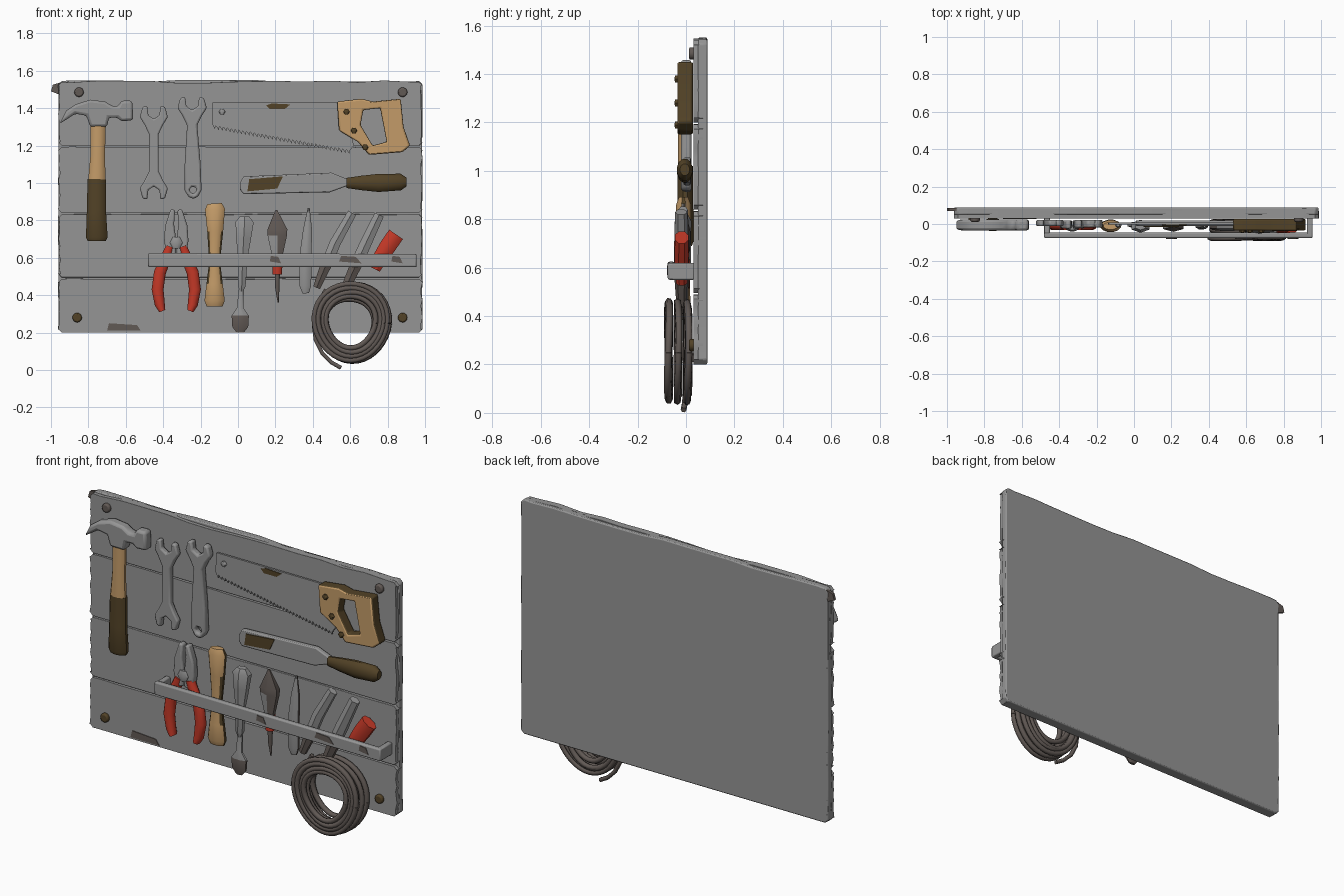
import bpy, bmesh, math, random
from mathutils import Vector

random.seed(4)
if "Cube" in bpy.data.objects:
    bpy.data.objects.remove(bpy.data.objects["Cube"])


def material(name, rgb):
    m = bpy.data.materials.new(name)
    m.use_nodes = True
    m.diffuse_color = (*rgb, 1)
    m.node_tree.nodes["Principled BSDF"].inputs["Base Color"].default_value = (*rgb, 1)
    return m


grey = material("weathered grey", (.3, .3, .3))
tan = material("tan wood", (.55, .33, .14))
brown = material("dark brown", (.085, .055, .02))
red = material("red grip", (.55, .04, .02))
rust = material("dull rust", (.12, .1, .09))


def finish(name, bm, mats, bevel=0, rule=None):
    """Turn a bmesh into a shaded object; rule picks a material slot per face."""
    bmesh.ops.recalc_face_normals(bm, faces=bm.faces)
    if rule:
        for f in bm.faces:
            f.material_index = int(rule(f))
    mesh = bpy.data.meshes.new(name)
    bm.to_mesh(mesh)
    bm.free()
    for m in mats:
        mesh.materials.append(m)
    ob = bpy.data.objects.new(name, mesh)
    bpy.context.collection.objects.link(ob)
    bpy.ops.object.select_all(action="DESELECT")
    ob.select_set(True)
    bpy.context.view_layer.objects.active = ob
    bpy.ops.object.shade_smooth_by_angle(angle=math.radians(35))
    if bevel:
        mod = ob.modifiers.new("soft edge", "BEVEL")
        mod.width, mod.segments, mod.limit_method = bevel, 2, "ANGLE"
    return ob


def plate(name, outline, y0, y1, *mats, hole=None, bevel=0, rule=None):
    """Extrude an x-z outline from y0 (front) to y1 (back)."""
    bm = bmesh.new()
    edges = []
    for loop in filter(None, (outline, hole)):
        vs = [bm.verts.new((x, y0, z)) for x, z in loop]
        if not hole:
            bm.faces.new(vs)
        else:
            edges += [bm.edges.new((v, vs[i - 1])) for i, v in enumerate(vs)]
    if hole:
        bmesh.ops.triangle_fill(bm, edges=edges, use_beauty=True)
    new = bmesh.ops.extrude_face_region(bm, geom=bm.faces[:])["geom"]
    for v in new:
        if isinstance(v, bmesh.types.BMVert):
            v.co.y = y1
    return finish(name, bm, mats, bevel, rule)


def rod(name, sections, y, *mats, sides=12, rule=None):
    """Loft elliptical rings (x, z, half width, half depth) along a path."""
    bm = bmesh.new()
    rings = []
    for i, (x, z, w, d) in enumerate(sections):
        a, b = sections[max(i - 1, 0)], sections[min(i + 1, len(sections) - 1)]
        t = Vector((b[0] - a[0], b[1] - a[1])).normalized()
        ring = []
        for k in range(sides):
            ang = math.tau * (k + .5) / sides
            c, s = w * math.cos(ang), d * math.sin(ang)
            ring.append(bm.verts.new((x - t.y * c, y + s, z + t.x * c)))
        rings.append(ring)
    for r, q in zip(rings, rings[1:]):
        for k in range(sides):
            bm.faces.new((r[k - 1], r[k], q[k], q[k - 1]))
    bm.faces.new(rings[0])
    bm.faces.new(rings[-1])
    return finish(name, bm, mats, rule=rule)


def tube(name, points, radius, mat):
    """Sweep a round cord through 3D points."""
    cu = bpy.data.curves.new(name, "CURVE")
    cu.dimensions, cu.bevel_depth, cu.bevel_resolution = "3D", radius, 1
    cu.use_fill_caps = True
    sp = cu.splines.new("POLY")
    sp.points.add(len(points) - 1)
    for p, co in zip(sp.points, points):
        p.co = (*co, 1)
    sp.use_smooth = True
    cu.materials.append(mat)
    ob = bpy.data.objects.new(name, cu)
    bpy.context.collection.objects.link(ob)


def ragged(z0, z1, rough, wave=0):
    """Board outline with worn ends and an optional wavy top."""
    L, R, n = -.962, .988, 9
    j = lambda s: random.uniform(-s, s)
    zs = [z0 + (z1 - z0) * (i + .5) / n for i in range(n)]
    xs = [L + (R - L) * (i + .5) / 14 for i in range(14)]
    c = .02
    pts = [(L + c, z0), (R - c, z0), (R, z0 + c)]
    pts += [(R - abs(j(rough)), z) for z in zs]
    pts += [(R, z1 - c), (R - c, z1)]
    pts += [(x, z1 + j(wave)) for x in reversed(xs)]
    pts += [(L + c, z1), (L, z1 - c)]
    pts += [(L + abs(j(rough)), z) for z in reversed(zs)]
    return pts + [(L, z0 + c)]


# Backboard: one slab faced with four planks
plate("board_back", ragged(.2, 1.545, .004, .007), .05, .088, grey, bevel=.006)
seams = (.2, .495, .84, 1.2, 1.548)
for i, (a, b) in enumerate(zip(seams, seams[1:])):
    plate(f"plank_{i + 1}", ragged(a, b - .008, .012, .008 if i == 3 else .002),
          .03, .07, grey, bevel=.006)
plate("corner_splinter", [(-1, 1.49), (-.99, 1.525), (-.94, 1.54), (-.95, 1.47)], .07, .086, rust)
for i, (x, z) in enumerate([(-.85, 1.485), (.88, 1.485), (-.86, .28), (.88, .28)]):
    nut = [(x + .027 * math.cos(k * math.tau / 8), z + .027 * math.sin(k * math.tau / 8)) for k in range(8)]
    plate(f"corner_bolt_{i + 1}", nut, .012, .04, brown if i > 1 else rust, bevel=.008)
plate("board_stain", [(-.7, .21), (-.69, .25), (-.54, .24), (-.52, .21)], .026, .034, rust)

# Hammer
plate("hammer_head", [(-.955, 1.315), (-.92, 1.385), (-.87, 1.42), (-.79, 1.445), (-.71, 1.435),
      (-.67, 1.41), (-.64, 1.41), (-.625, 1.44), (-.565, 1.44), (-.56, 1.335), (-.625, 1.33),
      (-.645, 1.35), (-.69, 1.35), (-.70, 1.30), (-.79, 1.30), (-.81, 1.36), (-.87, 1.37)],
      -.035, .025, grey, bevel=.014)
rod("hammer_shaft", [(-.747, 1.32, .042, .026), (-.75, 1.15, .04, .028), (-.755, 1.0, .049, .03)], -.005, tan)
rod("hammer_grip", [(-.755, 1.02, .051, .032), (-.757, .85, .053, .034),
    (-.755, .71, .06, .036), (-.755, .69, .05, .028)], -.003, brown)

# Wrenches
half = [(.026, .1), (.05, .15), (.075, .19), (.06, .245), (.035, .25), (.03, .2), (0, .18)]
jaw = half + [(-x, z) for x, z in half[-2::-1]]
both = jaw + [(-x, -z) for x, z in jaw]
plate("open_wrench", [(-.45 + x, 1.162 + z) for x, z in both], -.012, .022, grey, bevel=.008)
plate("ring_wrench", [(-.245 + x * 1.05, 1.21 + z) for x, z in jaw]
      + [(-.285, 1.1), (-.285, .96), (-.265, .925), (-.24, .915), (-.215, .925), (-.195, .96), (-.2, 1.1)],
      -.02, .022, grey, bevel=.01,
      hole=[(-.24 + .02 * math.cos(k), .962 + .02 * math.sin(k)) for k in range(6)])

# Saw with toothed lower edge
teeth = []
for i in range(36):
    t = i / 36
    x, z = .6 - .74 * t, 1.175 + .135 * t
    teeth += [(x, z), (x - .004, z - .02)]
plate("saw_blade", [(-.135, 1.43), (.56, 1.43), (.62, 1.2)] + teeth + [(-.14, 1.32)], -.004, .008, grey)
plate("saw_handle", [(.53, 1.435), (.66, 1.45), (.72, 1.435), (.87, 1.45), (.885, 1.3), (.92, 1.2),
      (.88, 1.165), (.70, 1.15), (.64, 1.22), (.54, 1.28)], -.035, .028, tan, brown, bevel=.009,
      hole=[(.67, 1.39), (.76, 1.4), (.795, 1.22), (.72, 1.2), (.655, 1.31)],
      rule=lambda f: f.normal.y > -.5)
for i, (x, z) in enumerate([(.58, 1.38), (.62, 1.28), (.68, 1.19), (-.085, 1.38)]):
    rod(f"saw_rivet_{i + 1}", [(x, z - .015, .008, .008), (x, z, .018, .012), (x, z + .015, .008, .008)],
        -.037 if i < 3 else -.006, brown if i < 3 else grey)
plate("saw_stain", [(.15, 1.415), (.18, 1.425), (.28, 1.42), (.25, 1.395), (.17, 1.395)], -.008, -.002, brown)

# Paint scraper
plate("scraper_blade", [(.01, 1.0), (.03, 1.035), (.5, 1.055), (.6, 1.015), (.6, .99), (.49, .95),
      (.03, .94), (.01, .965)], -.01, .02, grey, bevel=.006)
plate("scraper_stain", [(.06, 1.02), (.24, 1.035), (.21, .97), (.05, .955)], -.015, -.008, brown)
rod("scraper_grip", [(.58, 1.0, .028, .02), (.66, 1.0, .04, .027), (.75, 1.0, .05, .033),
    (.87, 1.005, .046, .033), (.9, 1.005, .025, .02)], -.005, brown)

# Pliers: halves mirrored about the pivot
for side, s in (("left", 1), ("right", -1)):
    c = -.33
    plate(f"pliers_jaw_{side}", [(c + s * x, z) for x, z in
          [(.004, .72), (.012, .78), (.006, .855), (.03, .86), (.06, .77), (.065, .69), (.05, .6), (0, .62)]],
          -.025, .02, grey, bevel=.009)
    rod(f"pliers_grip_{side}", [(c + s * x, z, w, .026) for x, z, w in
        [(.035, .66, .022), (.055, .6, .03), (.088, .52, .033), (.1, .43, .033),
         (.088, .35, .028), (.075, .315, .018)]], -.008, red)
rod("pliers_pivot", [(-.33, .65, .02, .01), (-.33, .68, .035, .018), (-.33, .71, .02, .01)], -.022, grey)

# Wooden-handled driver, darker along one flank
rod("wood_driver", [(-.125, .89, .04, .02), (-.123, .86, .055, .032), (-.122, .74, .044, .03),
    (-.125, .58, .03, .022), (-.125, .46, .045, .03), (-.125, .37, .056, .034), (-.125, .34, .044, .022)],
    -.01, tan, brown, rule=lambda f: abs(f.normal.x) > .75)

# Chisel, spike and file hanging in the rail
rod("chisel_head", [(.035, .82, .03, .02), (.035, .79, .056, .035), (.03, .7, .045, .03),
    (.025, .6, .03, .022), (.02, .45, .024, .02), (.018, .42, .01, .01)], -.012, grey, sides=6)
rod("chisel_blade", [(.018, .44, .014, .012), (.012, .33, .02, .014), (.012, .29, .05, .018),
    (.012, .23, .046, .014), (.012, .2, .02, .008)], -.005, grey, rust, sides=8,
    rule=lambda f: f.calc_center_median().z < .29)
rod("spike_head", [(.205, .855, .006, .006), (.21, .75, .062, .03), (.21, .72, .06, .03),
    (.21, .58, .025, .02)], -.012, rust, grey, sides=6, rule=lambda f: f.normal.x < -.3)
rod("spike_collar", [(.21, .6, .03, .025), (.21, .51, .026, .022)], -.01, red)
rod("spike_tip", [(.21, .51, .014, .014), (.21, .44, .012, .012), (.215, .36, .003, .003)], -.008, rust)
rod("flat_file", [(.378, .865, .006, .008), (.372, .75, .026, .018), (.36, .6, .035, .02),
    (.36, .45, .034, .02), (.362, .41, .018, .012)], -.01, grey, rust, sides=8,
    rule=lambda f: f.normal.x > .7)

# Leaning bars and red-capped tool
low = lambda f: f.calc_center_median().z < .55
rod("leaning_bar_1", [(.61, .84, .028, .02), (.52, .68, .034, .025), (.47, .56, .034, .025),
    (.42, .44, .022, .02)], -.012, grey, rust, sides=6, rule=low)
rod("leaning_bar_2", [(.755, .83, .03, .025), (.675, .66, .036, .03), (.63, .56, .036, .028),
    (.58, .45, .028, .02)], -.02, grey, rust, sides=6, rule=low)
rod("red_cap_tool", [(.845, .725, .048, .03), (.80, .66, .048, .032), (.76, .6, .042, .03),
    (.73, .54, .034, .025)], -.018, red, sides=8)

# Holding rail: front strip with end returns
plate("rail_front", [(-.48, .55), (-.48, .625), (.955, .62), (.955, .55)], -.076, -.046, grey, bevel=.008)
for side, x in (("right", -.48), ("left", .925)):
    plate(f"rail_end_{side}", [(x, .55), (x, .62), (x + .03, .62), (x + .03, .55)], -.06, .035, grey, bevel=.006)
for i, (x, w) in enumerate([(.2, .03), (.6, .06), (.85, .03)]):
    plate(f"rail_stain_{i + 1}", [(x - w, .58), (x - w * .8, .61), (x + w * .5, .605), (x + w, .57)],
          -.079, -.074, rust)

# Coiled cord: tilted loops in three layers, plus a loose tail
cx, cz = .605, .25
for layer, y in enumerate((-.072, -.033, .008)):
    for k in range(4):
        r = .132 + .021 * k
        ph = random.uniform(0, math.tau)
        loop = []
        for i in range(37):
            a = math.tau * i / 36
            rr = r + .01 * math.sin(a + ph) + .004 * math.sin(3 * a)
            loop.append((cx + rr * math.cos(a), y + .004 * math.sin(2 * a + ph), cz + 1.05 * rr * math.sin(a)))
        tube(f"cord_loop_{layer + 1}_{k + 1}", loop, .015, rust)
tube("cord_tail", [(.47, .0, .43), (.42, .0, .34), (.405, .0, .24), (.415, .0, .16), (.45, .0, .09),
     (.5, -.005, .04), (.55, -.01, .012)], .012, rust)
